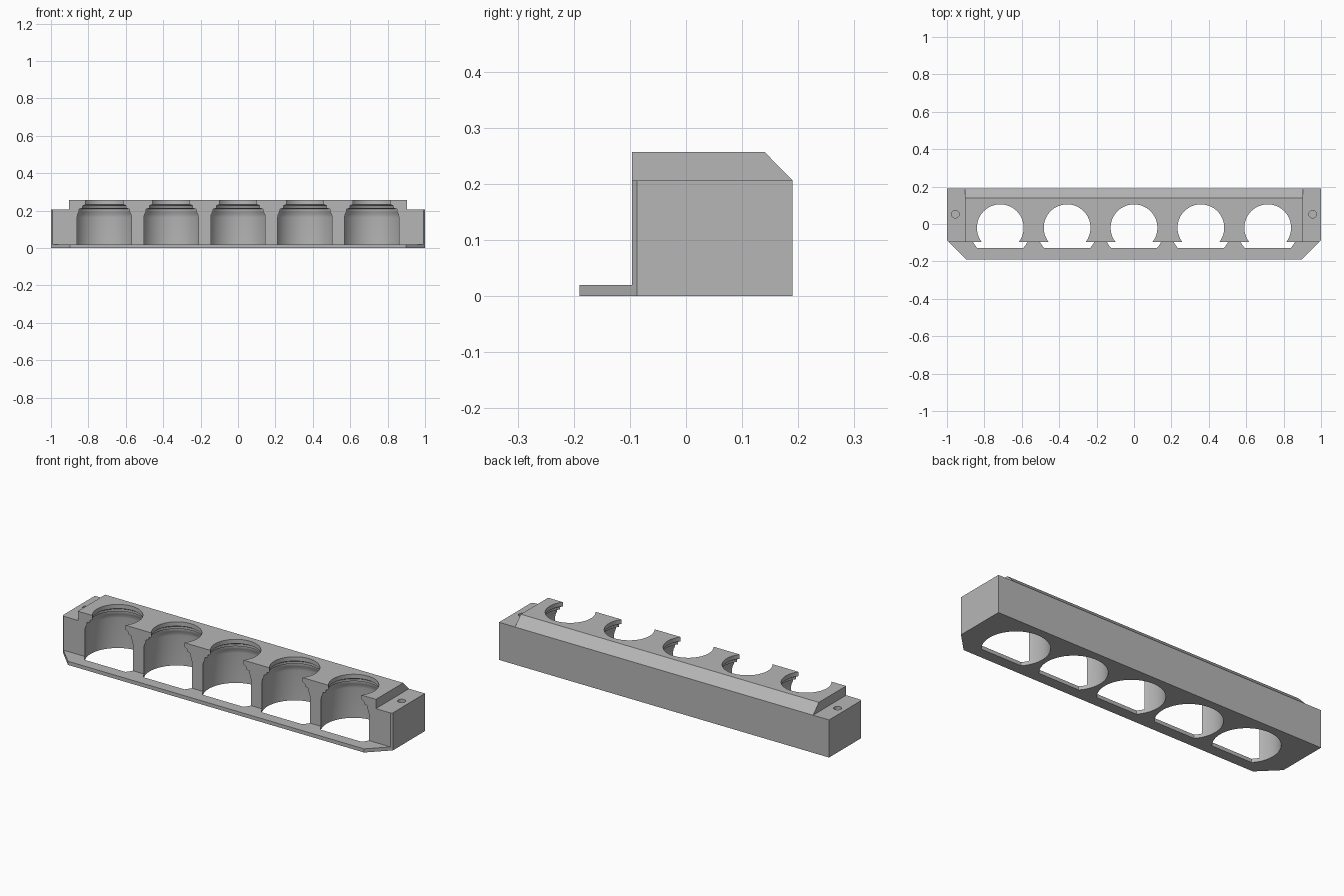
import bpy, bmesh, math
from mathutils import Vector, Matrix

if "Cube" in bpy.data.objects:
    bpy.data.objects.remove(bpy.data.objects["Cube"])

grey = bpy.data.materials.new("plain_grey")
grey.diffuse_color = (0.47, 0.47, 0.47, 1)
grey.use_nodes = True
grey.node_tree.nodes["Principled BSDF"].inputs["Base Color"].default_value = grey.diffuse_color


def finish(name, bm):
    """Turn a bmesh into an object with outward normals."""
    bmesh.ops.recalc_face_normals(bm, faces=bm.faces)
    mesh = bpy.data.meshes.new(name)
    bm.to_mesh(mesh)
    bm.free()
    mesh.materials.append(grey)
    obj = bpy.data.objects.new(name, mesh)
    bpy.context.collection.objects.link(obj)
    return obj


def prism(name, points, offset):
    """Extrude a flat polygon along an offset."""
    bm = bmesh.new()
    face = bm.faces.new([bm.verts.new(p) for p in points])
    new = bmesh.ops.extrude_face_region(bm, geom=[face])["geom"]
    bmesh.ops.translate(bm, vec=Vector(offset),
                        verts=[v for v in new if isinstance(v, bmesh.types.BMVert)])
    return finish(name, bm)


def box(name, x0, x1, y0, y1, z0, z1):
    pts = [(x0, y0, z0), (x1, y0, z0), (x1, y1, z0), (x0, y1, z0)]
    return prism(name, pts, (0, 0, z1 - z0))


def lathe(name, profile, centre, front=None, steps=64):
    """Closed solid of revolution, optionally cut flat at the front."""
    bm = bmesh.new()
    rings = [[bm.verts.new((r * math.cos(2 * math.pi * i / steps),
                            r * math.sin(2 * math.pi * i / steps), z))
              for i in range(steps)] for r, z in profile]
    for a, b in zip(rings, rings[1:]):
        for i in range(steps):
            j = (i + 1) % steps
            bm.faces.new((a[i], a[j], b[j], b[i]))
    bm.faces.new(rings[0])
    bm.faces.new(rings[-1])
    bmesh.ops.translate(bm, vec=Vector(centre), verts=bm.verts)
    if front is not None:
        cut = bmesh.ops.bisect_plane(bm, geom=bm.verts[:] + bm.edges[:] + bm.faces[:],
                                     plane_co=(0, front, 0), plane_no=(0, -1, 0),
                                     clear_outer=True)["geom_cut"]
        bmesh.ops.holes_fill(bm, edges=[e for e in cut if isinstance(e, bmesh.types.BMEdge)])
    return finish(name, bm)


# Block with the chamfered footprint
BACK, FRONT, TOP = 0.19, -0.19, 0.257
outline = [(-1, BACK), (-1, -0.087), (-0.897, FRONT),
           (0.897, FRONT), (1, -0.087), (1, BACK)]
rack = prism("bottle_rack", [(x, y, 0) for x, y in outline], (0, 0, TOP))

# Space above the front lip, and the sloped top back edge
cutters = [box("lip_cutter", -1.2, 1.2, -0.4, -0.096, 0.02, 0.5),
           prism("slope_cutter", [(-1.2, 0.12, 0.2774), (-1.2, 0.21, 0.1854),
                                  (-1.2, 0.4, 0.4)], (2.4, 0, 0))]

# Lowered ends with screw holes
for side in (-1, 1):
    x0, x1 = sorted((side * 0.903, side * 1.2))
    cutters.append(box("end_cutter", x0, x1, -0.5, 0.5, 0.206, 0.5))
    cutters.append(lathe("screw_cutter", [(0.02, 0.08), (0.02, 0.3)],
                         (side * 0.955, 0.052, 0), steps=32))

# Stepped bottle bores, flat at the front lip
bore = [(0.164, -0.05), (0.164, 0.165), (0.162, 0.178), (0.157, 0.19),
        (0.154, 0.198), (0.154, 0.208), (0.138, 0.213), (0.138, 0.226),
        (0.125, 0.234), (0.125, 0.3)]
for i in range(-2, 3):
    cutters.append(lathe("bore_cutter", bore, (i * 0.3575, -0.02, 0), front=-0.129))

for cutter in cutters:
    mod = rack.modifiers.new("cut", "BOOLEAN")
    mod.operation = "DIFFERENCE"
    mod.solver = "EXACT"
    mod.object = cutter
    cutter.hide_render = True

# Apply the cuts and smooth the round walls
bpy.context.view_layer.objects.active = rack
rack.select_set(True)
for mod in list(rack.modifiers):
    bpy.ops.object.modifier_apply(modifier=mod.name)
for cutter in cutters:
    bpy.data.objects.remove(cutter)
bpy.ops.object.shade_smooth_by_angle(angle=math.radians(25))
